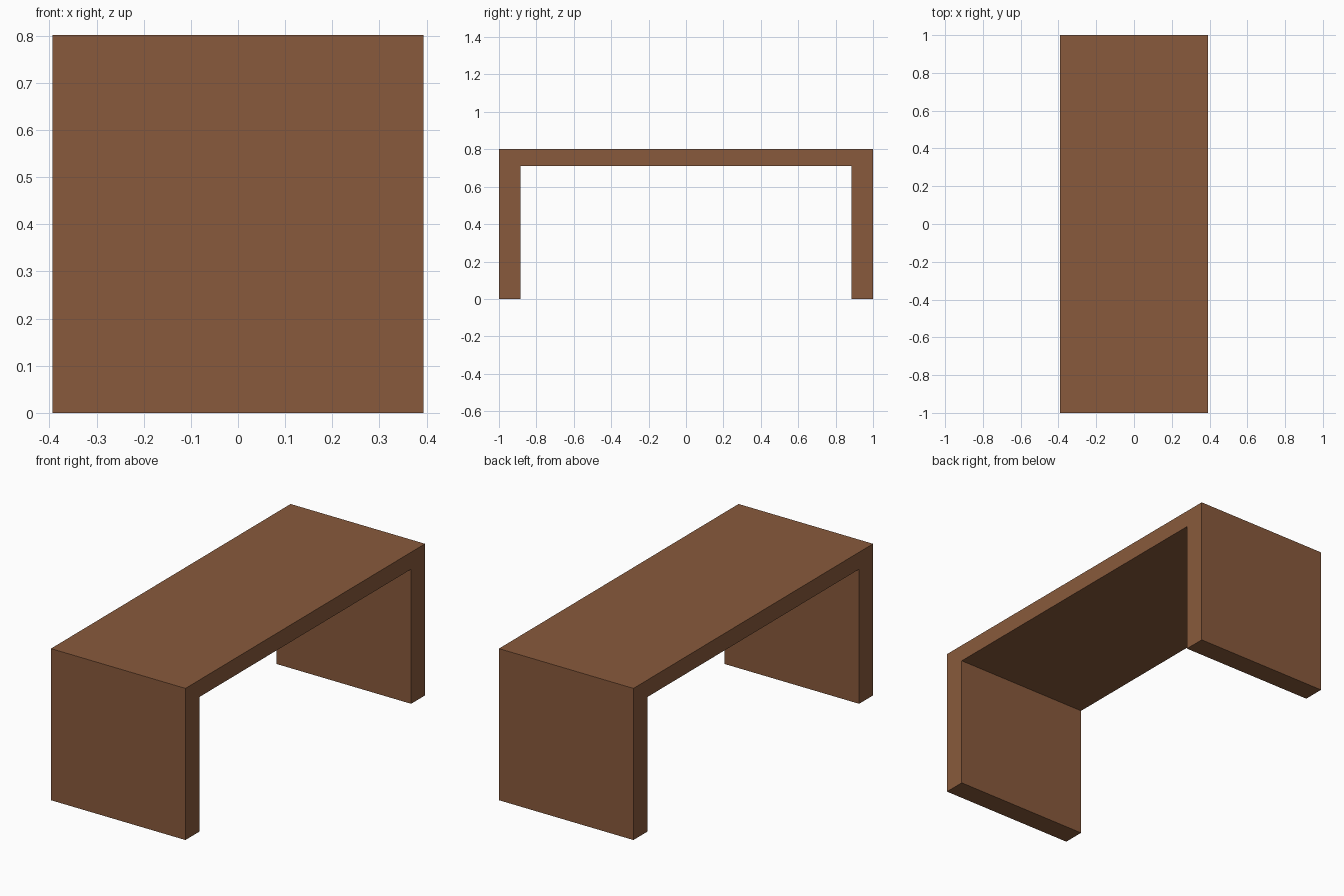
import bpy, bmesh

if "Cube" in bpy.data.objects:
    bpy.data.objects.remove(bpy.data.objects["Cube"])

# Main dimensions
HALF_W, HALF_L, HEIGHT = 0.393, 1.0, 0.801
LEG_T, UNDERSIDE = 0.116, 0.711

wood = bpy.data.materials.new("brown wood")
wood.diffuse_color = (0.25, 0.102, 0.045, 1)
wood.use_nodes = True
wood.node_tree.nodes["Principled BSDF"].inputs["Base Color"].default_value = wood.diffuse_color

# Bench: one U-shaped side profile (y, z) extruded across the width
inner = HALF_L - LEG_T
half = [(HALF_L, HEIGHT), (HALF_L, 0), (inner, 0), (inner, UNDERSIDE)]
profile = half + [(-y, z) for y, z in reversed(half)]

bm = bmesh.new()
side = bm.faces.new([bm.verts.new((-HALF_W, y, z)) for y, z in profile])
ext = bmesh.ops.extrude_face_region(bm, geom=[side], use_keep_orig=True)
moved = [g for g in ext["geom"] if isinstance(g, bmesh.types.BMVert)]
bmesh.ops.translate(bm, verts=moved, vec=(2 * HALF_W, 0, 0))
bmesh.ops.recalc_face_normals(bm, faces=bm.faces[:])

mesh = bpy.data.meshes.new("bench")
bm.to_mesh(mesh)
bm.free()
mesh.materials.append(wood)
bench = bpy.data.objects.new("bench", mesh)
bpy.context.collection.objects.link(bench)
